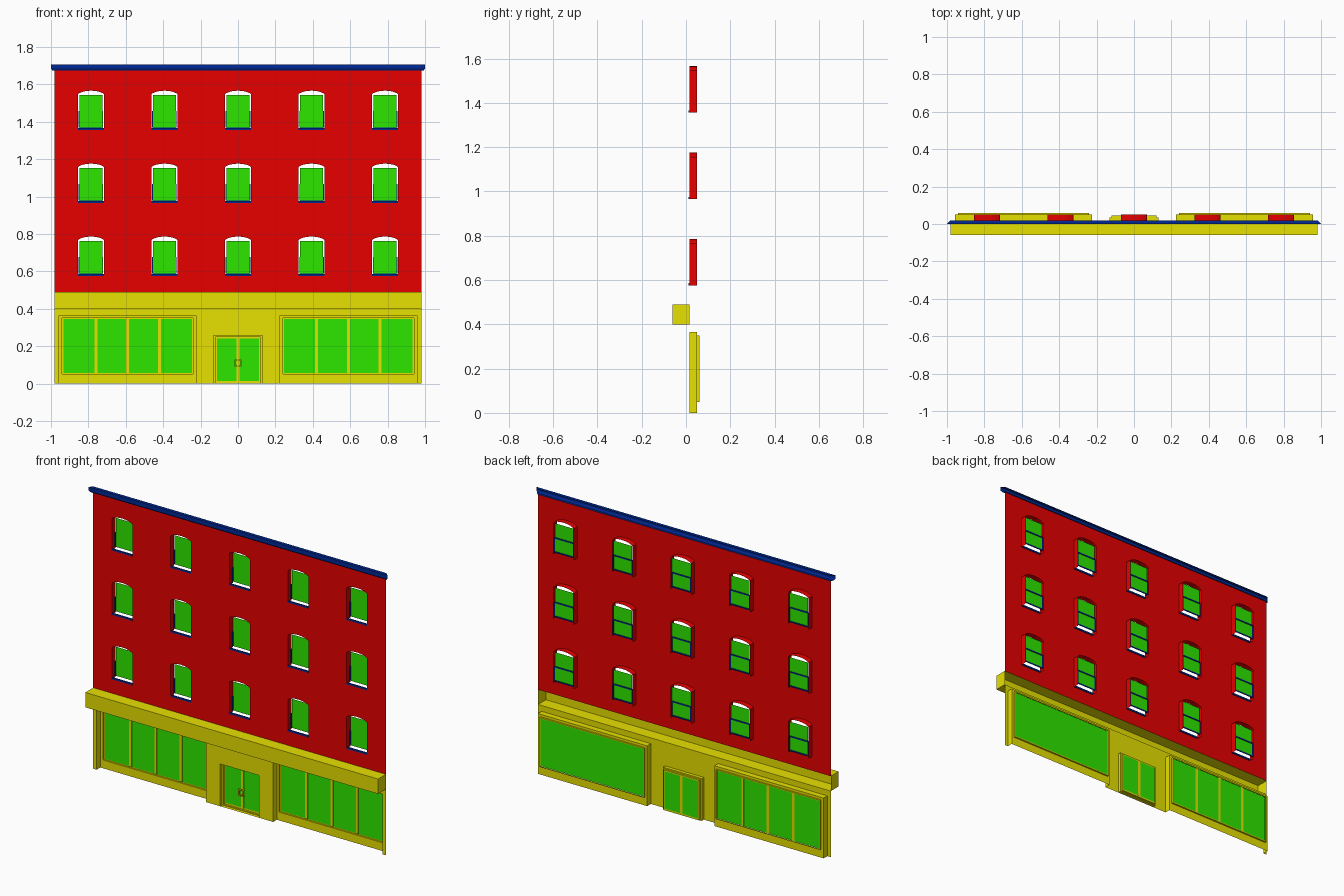
import bpy, bmesh, math
from mathutils import Vector

cube = bpy.data.objects.get("Cube")
if cube:
    bpy.data.objects.remove(cube, do_unlink=True)


def material(name, r, g, b):
    m = bpy.data.materials.new(name)
    m.use_nodes = True
    m.diffuse_color = (r, g, b, 1)
    m.node_tree.nodes["Principled BSDF"].inputs["Base Color"].default_value = (r, g, b, 1)
    return m


RED = material("brick red", .8, 0, 0)
YELLOW = material("shopfront yellow", .8, .75, 0)
GREEN = material("glass green", .027, .8, 0)
NAVY = material("trim navy", 0, .022, .3)


class Part:
    """Collects geometry of one named part; outlines lie in the x-z plane."""

    def __init__(self, name, mat):
        self.name, self.mat, self.bm = name, mat, bmesh.new()

    def plate(self, y, *loops):
        # First loop is the outline, the others are holes
        edges = []
        for loop in loops:
            vs = [self.bm.verts.new((x, y, z)) for x, z in loop]
            edges += [self.bm.edges.new((vs[i - 1], vs[i])) for i in range(len(vs))]
        bmesh.ops.triangle_fill(self.bm, edges=edges, use_beauty=True, normal=Vector((0, -1, 0)))

    def sleeve(self, y0, y1, loop, closed=True):
        a = [self.bm.verts.new((x, y0, z)) for x, z in loop]
        b = [self.bm.verts.new((x, y1, z)) for x, z in loop]
        for i in range(0 if closed else 1, len(loop)):
            self.bm.faces.new((a[i - 1], a[i], b[i], b[i - 1]))

    def box(self, x0, x1, y0, y1, z0, z1):
        loop = rect(x0, x1, z0, z1)
        self.sleeve(y0, y1, loop)
        self.plate(y0, loop)
        self.plate(y1, loop)

    def finish(self):
        me = bpy.data.meshes.new(self.name)
        self.bm.to_mesh(me)
        self.bm.free()
        me.materials.append(self.mat)
        ob = bpy.data.objects.new(self.name, me)
        bpy.context.collection.objects.link(ob)


def rect(x0, x1, z0, z1):
    return [(x0, z0), (x1, z0), (x1, z1), (x0, z1)]


def arch(cx, z0, half, spring, rise, n=8):
    """Points of a shallow arch from right to left."""
    return [(cx + half * math.cos(math.pi * i / n),
             z0 + spring + rise * math.sin(math.pi * i / n) ** 1.3) for i in range(n + 1)]


W = .98          # half width of the facade
Y = .015         # wall plane
BACK = .05       # back of the window reveals
TOP = 1.674      # underside of the cornice
BAND = .49       # top of the shopfront
HALF = .069      # half width of a window
centres = [(.393 * i, .576 + .39 * k) for k in range(3) for i in range(-2, 3)]

wall = Part("brick_wall", RED)
reveals = Part("window_reveals", RED)
panes = Part("window_panes", GREEN)
sashes = Part("sash_rails", NAVY)
sills = Part("window_sills", NAVY)

# Upper windows: the panes hang free inside open arched reveals
holes = []
for cx, z in centres:
    l, r = cx - HALF, cx + HALF
    top = arch(cx, z, HALF, .19, .02)
    holes.append([(l, z), (r, z)] + top)
    reveals.sleeve(Y, BACK, [(r, z)] + top + [(l, z)], closed=False)
    panes.plate(.043, rect(cx - .062, cx + .062, z + .012, z + .187))
    # stiles of the lower sash
    for x in (cx - .063, cx + .063):
        sashes.box(x - .0025, x + .0025, .036, .046, z + .012, z + .1)
    # rails behind the glass
    for h in (.011, .096):
        sashes.box(cx - .061, cx + .061, .0435, .048, z + h, z + h + .007)
    sills.box(l, r, .012, .02, z, z + .01)

wall.plate(Y, rect(-W, W, BAND, TOP), *holes)
for p in (wall, reveals, panes, sashes, sills):
    p.finish()

# Cornice: a hollow strip, open at its ends and back
cornice = Part("cornice", NAVY)
section = [(.02, 1.706, W), (0, 1.706, 1), (0, 1.684, 1), (.006, TOP, .993), (.02, TOP, W)]
ends = [[cornice.bm.verts.new((s * x, y, z)) for y, z, x in section] for s in (-1, 1)]
for i in range(1, len(section)):
    cornice.bm.faces.new((ends[0][i - 1], ends[0][i], ends[1][i], ends[1][i - 1]))
cornice.finish()

# Fascia: a hollow box, open at the back
fascia = Part("shop_fascia", YELLOW)
outline = rect(-W, W, .4, BAND)
fascia.plate(-.06, outline)
fascia.sleeve(-.06, Y, outline)
fascia.finish()


def notch(x0, x1, h):
    return [(x0, 0), (x0, h), (x1, h), (x1, 0)]


# Shopfront wall with notches for both windows and the door
shop_wall = Part("shopfront_wall", YELLOW)
bays = [notch(-.957, -.225, .365), notch(-.13, .13, .256), notch(.225, .957, .365)]
shop_wall.plate(Y, [(-W, 0)] + sum(bays, []) + [(W, 0), (W, .4), (-W, .4)])
shop_wall.finish()

# Display windows
display = Part("display_window_frames", YELLOW)
glass = Part("display_window_glass", GREEN)
for s, bay in ((-1, bays[0]), (1, bays[2])):
    mid = s * .59
    inner = rect(mid - .35, mid + .35, .05, .35)
    pane = rect(mid - .343, mid + .343, .056, .345)
    display.sleeve(Y, BACK, bay, closed=False)
    display.plate(BACK, bay, inner)
    display.sleeve(BACK, .06, inner)
    display.plate(.06, inner, pane)
    glass.plate(.058, pane)
    for i in (-1, 0, 1):
        x = mid + i * .17
        display.box(x - .008, x + .008, .053, .0595 if s < 0 else .0575, .056, .345)
display.finish()
glass.finish()

# Double door
door = Part("door_frame", YELLOW)
door_glass = Part("door_glass", GREEN)
handles = Part("door_handles", YELLOW)
outer = rect(-.13, .13, 0, .256)
inner = rect(-.12, .12, .004, .248)
door.sleeve(Y, .035, outer)
door.plate(.035, outer, inner)
door.sleeve(.035, .046, inner)
leaves = [rect(-.113, -.009, .014, .24), rect(.009, .113, .014, .24)]
door.plate(.046, inner, *leaves)
for leaf in leaves:
    door_glass.plate(.046, leaf)
door.box(-.009, .009, .041, .0465, .014, .24)
for s in (-1, 1):
    x = s * .016
    handles.box(x - .003, x + .003, .026, .032, .09, .128)
    for z in (.09, .122):
        handles.box(min(x, s * .004), max(x, s * .004), .026, .041, z, z + .006)
for p in (door, door_glass, handles):
    p.finish()
